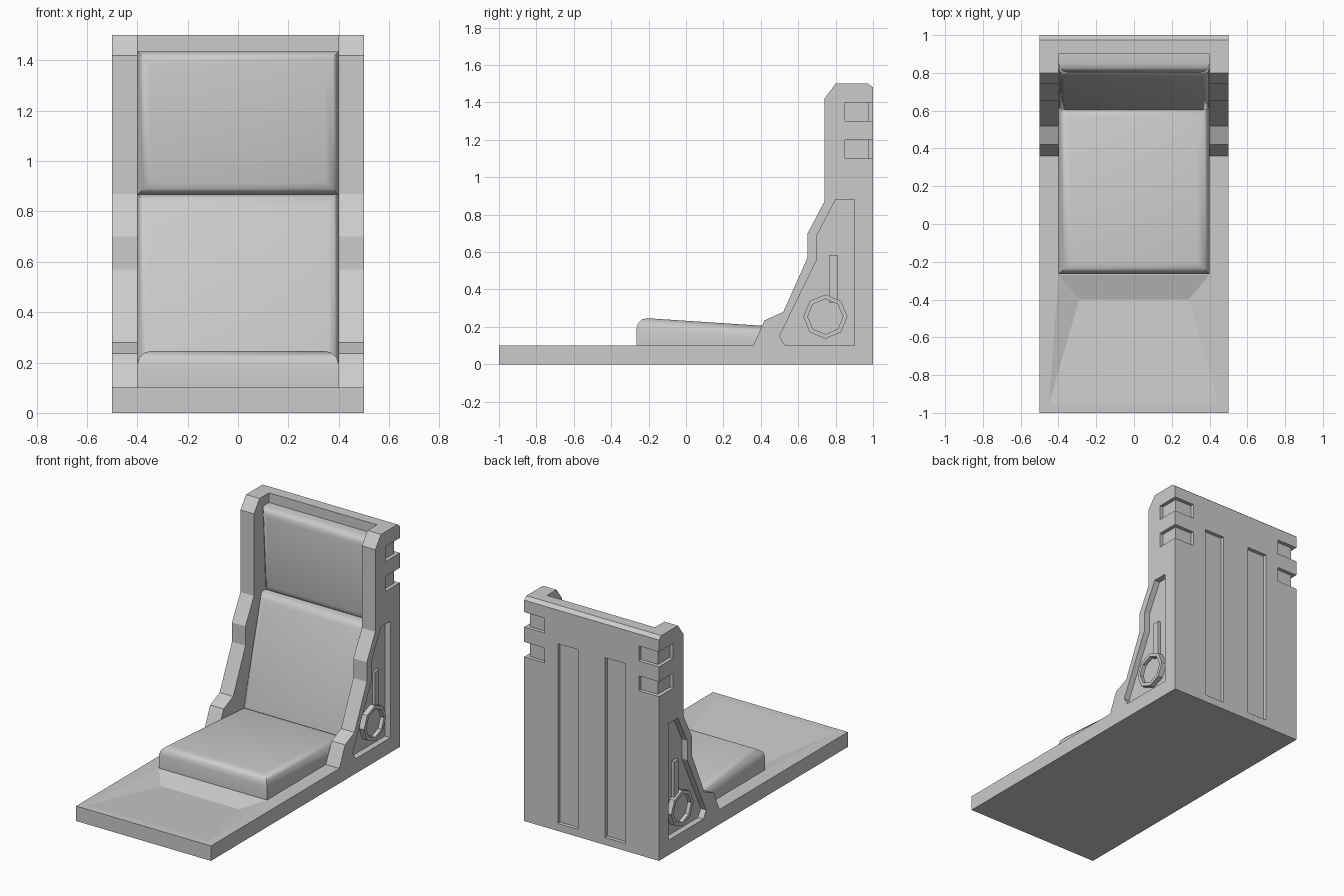
import bpy, bmesh, math
from mathutils import Vector

if "Cube" in bpy.data.objects:
    bpy.data.objects.remove(bpy.data.objects["Cube"])


def to_object(name, bm):
    bmesh.ops.recalc_face_normals(bm, faces=bm.faces)
    me = bpy.data.meshes.new(name)
    bm.to_mesh(me)
    bm.free()
    ob = bpy.data.objects.new(name, me)
    bpy.context.collection.objects.link(ob)
    return ob


def prism_bm(pts, a, b, axis="x"):
    """Extrude a 2D outline from a to b: (y,z) outline along x, or (x,y) along z."""
    bm = bmesh.new()
    place = (lambda p, t: (t, p[0], p[1])) if axis == "x" else (lambda p, t: (p[0], p[1], t))
    lo = [bm.verts.new(place(p, a)) for p in pts]
    hi = [bm.verts.new(place(p, b)) for p in pts]
    bm.faces.new(lo)
    bm.faces.new(hi)
    for i in range(len(pts)):
        j = (i + 1) % len(pts)
        bm.faces.new((lo[i], lo[j], hi[j], hi[i]))
    return bm


def prism(name, pts, a, b, axis="x"):
    return to_object(name, prism_bm(pts, a, b, axis))


def rect(u0, u1, v0, v1):
    return [(u0, v0), (u1, v0), (u1, v1), (u0, v1)]


def cut(target, cutter):
    cutter.hide_render = True
    mod = target.modifiers.new("cut", "BOOLEAN")
    mod.operation = "DIFFERENCE"
    mod.solver = "EXACT"
    mod.object = cutter
    bpy.context.view_layer.objects.active = target
    bpy.ops.object.modifier_apply(modifier=mod.name)
    bpy.data.objects.remove(cutter)


# Frame: base, back and side panels from one side outline
frame = prism("frame", [
    (-1, 0), (1, 0), (1, 1.48), (0.975, 1.5), (0.80, 1.5), (0.74, 1.42),
    (0.74, 0.87), (0.65, 0.70), (0.65, 0.57), (0.52, 0.28), (0.42, 0.235),
    (0.36, 0.10), (-1, 0.10)], -0.5, 0.5)

# Hollow between the side panels
cut(frame, prism("hollow", [(0.36, 0.1), (0.9, 0.1), (0.9, 1.8), (0.2, 1.8)], -0.4, 0.4))

# Sloped foot well
bm = bmesh.new()
for x, y in [(-0.45, -0.95), (0.45, -0.95), (0.4, -0.27), (-0.4, -0.27)]:
    bm.verts.new((x, y, 0.1))
    bm.verts.new((x, y, 0.3))
for x in (-0.29, 0.29):
    bm.verts.new((x, -0.4, 0.06))
bmesh.ops.convex_hull(bm, input=bm.verts)
cut(frame, to_object("foot_well", bm))

for s in (-1, 1):
    # Side recess
    cut(frame, prism("recess", [
        (0.9, 0.1), (0.9, 0.88), (0.80, 0.88), (0.70, 0.69), (0.70, 0.56),
        (0.50, 0.15), (0.53, 0.10)], s * 0.46, s * 0.6))
    # Corner notches wrapping from side to back
    for z in (1.1, 1.3):
        cut(frame, prism("notch", [
            (s * 0.35, 1.1), (s * 0.35, 0.975), (s * 0.475, 0.975),
            (s * 0.475, 0.85), (s * 0.6, 0.85), (s * 0.6, 1.1)], z, z + 0.1, "z"))
    # Long back grooves
    cut(frame, prism("groove", rect(0.975, 1.1, 0.05, 1.255), s * 0.10, s * 0.25))

    side = "right" if s > 0 else "left"
    # Strut inside the recess
    prism("strut_" + side, rect(0.765, 0.81, 0.33, 0.585), s * 0.45, s * 0.48)

    # Octagonal hub with a sunken centre
    bm = bmesh.new()
    rings = []
    for r, x in [(0.118, 0.45), (0.118, 0.495), (0.094, 0.495), (0.094, 0.47)]:
        rings.append([bm.verts.new((s * x, 0.745 + r * math.cos(k * math.pi / 4),
                                    0.255 + r * math.sin(k * math.pi / 4))) for k in range(8)])
    for p, q in zip(rings, rings[1:]):
        for k in range(8):
            j = (k + 1) % 8
            bm.faces.new((p[k], p[j], q[j], q[k]))
    bm.faces.new(rings[0])
    bm.faces.new(rings[-1])
    to_object("hub_" + side, bm)


# Cushions: wedge whose padded face (points 0 to 1) has rounded edges
def cushion(name, pts, radius):
    bm = prism_bm(pts, -0.4, 0.4)
    a, b = Vector(pts[0]), Vector(pts[1])
    on_face = lambda v: any((Vector(v.co.yz) - p).length < 1e-4 for p in (a, b))
    edges = [e for e in bm.edges if all(on_face(v) for v in e.verts)]
    bmesh.ops.recalc_face_normals(bm, faces=bm.faces)
    bmesh.ops.bevel(bm, geom=edges, offset=radius, segments=3, profile=0.5, affect="EDGES")
    ob = to_object(name, bm)
    bpy.ops.object.select_all(action="DESELECT")
    ob.select_set(True)
    bpy.context.view_layer.objects.active = ob
    bpy.ops.object.shade_smooth_by_angle(angle=math.radians(40))


cushion("seat_cushion", [(-0.265, 0.25), (0.62, 0.192), (0.62, 0.1), (-0.265, 0.1)], 0.06)
cushion("back_cushion", [(0.59, 0.12), (0.79, 0.868), (0.9, 0.868), (0.9, 0.12)], 0.04)
cushion("head_cushion", [(0.83, 0.865), (0.80, 1.435), (0.9, 1.435), (0.9, 0.865)], 0.05)
